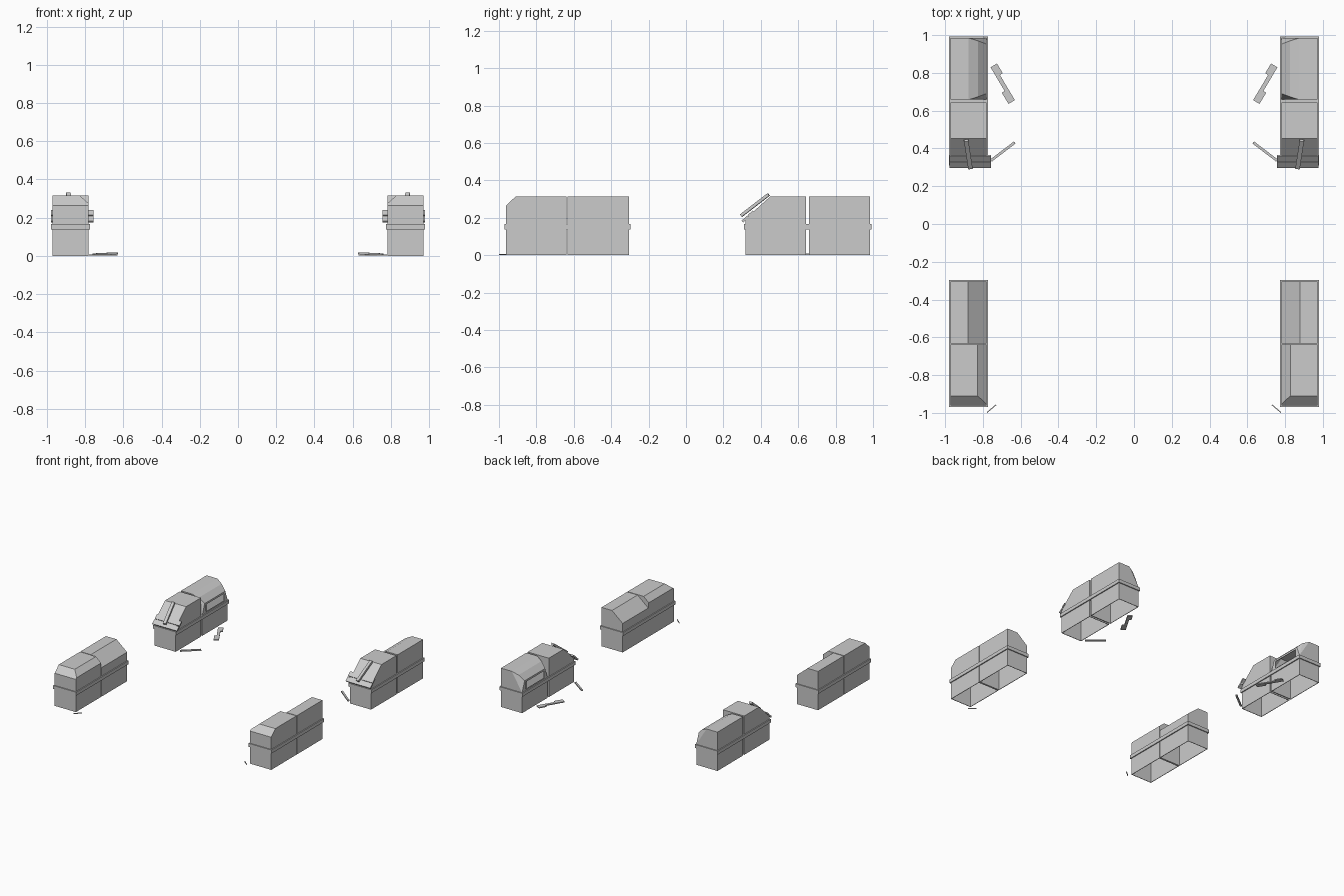
import bpy, bmesh
from mathutils import Vector, Matrix

if "Cube" in bpy.data.objects:
    bpy.data.objects.remove(bpy.data.objects["Cube"])

OUT, INN, TOP = 0.972, 0.782, 0.315   # outer x, inner x, roof height


def finish(bm, name, thickness=0):
    bmesh.ops.recalc_face_normals(bm, faces=bm.faces)
    me = bpy.data.meshes.new(name)
    bm.to_mesh(me)
    bm.free()
    ob = bpy.data.objects.new(name, me)
    bpy.context.collection.objects.link(ob)
    if thickness:
        m = ob.modifiers.new("thickness", 'SOLIDIFY')
        m.thickness = thickness
        m.offset = -1
    return ob


def hull(points):
    bm = bmesh.new()
    for p in points:
        bm.verts.new(p)
    bmesh.ops.convex_hull(bm, input=bm.verts)
    bmesh.ops.dissolve_limit(bm, angle_limit=0.01, verts=bm.verts, edges=bm.edges)
    return bm


def open_bottom(bm):
    bm.normal_update()
    floor = [f for f in bm.faces if abs(f.normal.z) > 0.9 and f.calc_center_median().z < 0.02]
    bmesh.ops.delete(bm, geom=floor, context='FACES')
    return bm


def band(name, s, y0, y1):
    # raised belt running around a section
    bm = bmesh.new()
    e = 0.008
    pts = [(OUT + e, y0 - e), (INN - e, y0 - e), (INN - e, y1 + e), (OUT + e, y1 + e)]
    lo = [bm.verts.new((s * x, y, 0.138)) for x, y in pts]
    hi = [bm.verts.new((s * x, y, 0.166)) for x, y in pts]
    for i in range(4):
        j = (i + 1) % 4
        bm.faces.new((lo[i], lo[j], hi[j], hi[i]))
    finish(bm, name, 0.012)


def section(name, s, y0, y1, profile, slope=None):
    # hollow housing: profile swept along y, with an optional sloped front
    pts = [(s * x, y, z) for x, z in profile for y in (y0, y1)]
    bm = hull(pts)
    if slope:
        (ya, za), (yb, zb) = slope
        n = Vector((0, za - zb, yb - ya))
        cut = bmesh.ops.bisect_plane(bm, geom=bm.verts[:] + bm.edges[:] + bm.faces[:],
                                     plane_co=(0, ya, za), plane_no=n, clear_outer=True)
        edges = [g for g in cut['geom_cut'] if isinstance(g, bmesh.types.BMEdge)]
        bmesh.ops.holes_fill(bm, edges=edges, sides=0)
    finish(open_bottom(bm), name, 0.006)
    band(name + "_band", s, y0, y1)


def slab(name, a, b, width, thick, up=(0, 0, 1)):
    # flat bar from point a to point b
    a, b = Vector(a), Vector(b)
    d = b - a
    side = d.cross(Vector(up)).normalized()
    n = side.cross(d).normalized()
    rot = Matrix((d.normalized(), side, n)).transposed().to_4x4()
    bm = bmesh.new()
    bmesh.ops.create_cube(bm, size=1)
    bmesh.ops.transform(bm, verts=bm.verts, matrix=Matrix.Translation((a + b) / 2) @ rot
                        @ Matrix.Diagonal((d.length, width, thick, 1)))
    return finish(bm, name)


def roof(flat_x, edge_z):
    return [(OUT, 0), (OUT, TOP), (flat_x, TOP), (INN, edge_z), (INN, 0)]


for s, side in ((-1, "left"), (1, "right")):
    # front housing: two sections with bevelled inner roof edges
    section(f"{side}_front_nose", s, -0.962, -0.639, roof(0.828, 0.275),
            ((-0.962, 0.265), (-0.91, TOP)))
    section(f"{side}_front_body", s, -0.633, -0.305, roof(0.878, 0.235))

    # rear housing: square section with a sloped front
    section(f"{side}_rear_nose", s, 0.318, 0.642, roof(INN, TOP),
            ((0.318, 0.195), (0.452, TOP)))

    # rear housing: domed section with tapered inner corners and a window
    y0, y1 = 0.658, 0.985
    pts = [(s * x, y, z) for x, z in ((OUT, 0), (OUT, TOP), (0.875, TOP), (INN, 0), (INN, 0.166))
           for y in (y0, y1)]
    pts += [(s * x, y, z) for x, z, i in ((0.825, 0.292, 0.016), (INN, 0.25, 0.032))
            for y in (y0 + i, y1 - i)]
    dome = finish(open_bottom(hull(pts)), f"{side}_rear_dome", 0.006)
    cutter = slab(f"{side}_window_cutter", (s * INN, 0.705, 0.206), (s * INN, 0.938, 0.206), 0.05, 0.058)
    cutter.hide_render = True
    cutter.hide_viewport = True
    cutter.display_type = 'WIRE'
    m = dome.modifiers.new("window", 'BOOLEAN')
    m.object = cutter
    m.operation = 'DIFFERENCE'
    m.solver = 'EXACT'
    band(f"{side}_rear_dome_band", s, y0, y1)

    # cross board and bar lying on the slope
    tilt = (0, -0.66, 0.75)
    slab(f"{side}_cross_board_low", (s * 0.978, 0.315, 0.192), (s * 0.757, 0.315, 0.192), 0.038, 0.012, tilt)
    slab(f"{side}_cross_board_high", (s * 0.978, 0.347, 0.222), (s * 0.757, 0.347, 0.222), 0.038, 0.012, tilt)
    slab(f"{side}_slope_bar", (s * 0.866, 0.295, 0.212), (s * 0.889, 0.442, 0.325), 0.024, 0.016)

    # loose rod beside the rear housing
    slab(f"{side}_loose_rod", (s * 0.757, 0.336, 0.008), (s * 0.632, 0.431, 0.014), 0.014, 0.01)

    # jagged loose plate: three offset strips along one line
    a, b = Vector((s * 0.75, 0.835, 0.006)), Vector((s * 0.64, 0.65, 0.006))
    d = b - a
    off = Vector((-d.y, d.x, 0)).normalized() * 0.015 * s
    slab(f"{side}_jagged_core", a, b, 0.022, 0.008)
    slab(f"{side}_jagged_end_a", a + off * -1.3, a + d * 0.28 - off * 1.3, 0.018, 0.008)
    slab(f"{side}_jagged_end_b", a + d * 0.68 + off * 1.3, b + off * 1.3, 0.018, 0.008)

    # thin sliver in front of the nose
    slab(f"{side}_front_sliver", (s * 0.778, -0.998, 0.004), (s * 0.73, -0.957, 0.004), 0.005, 0.006)
